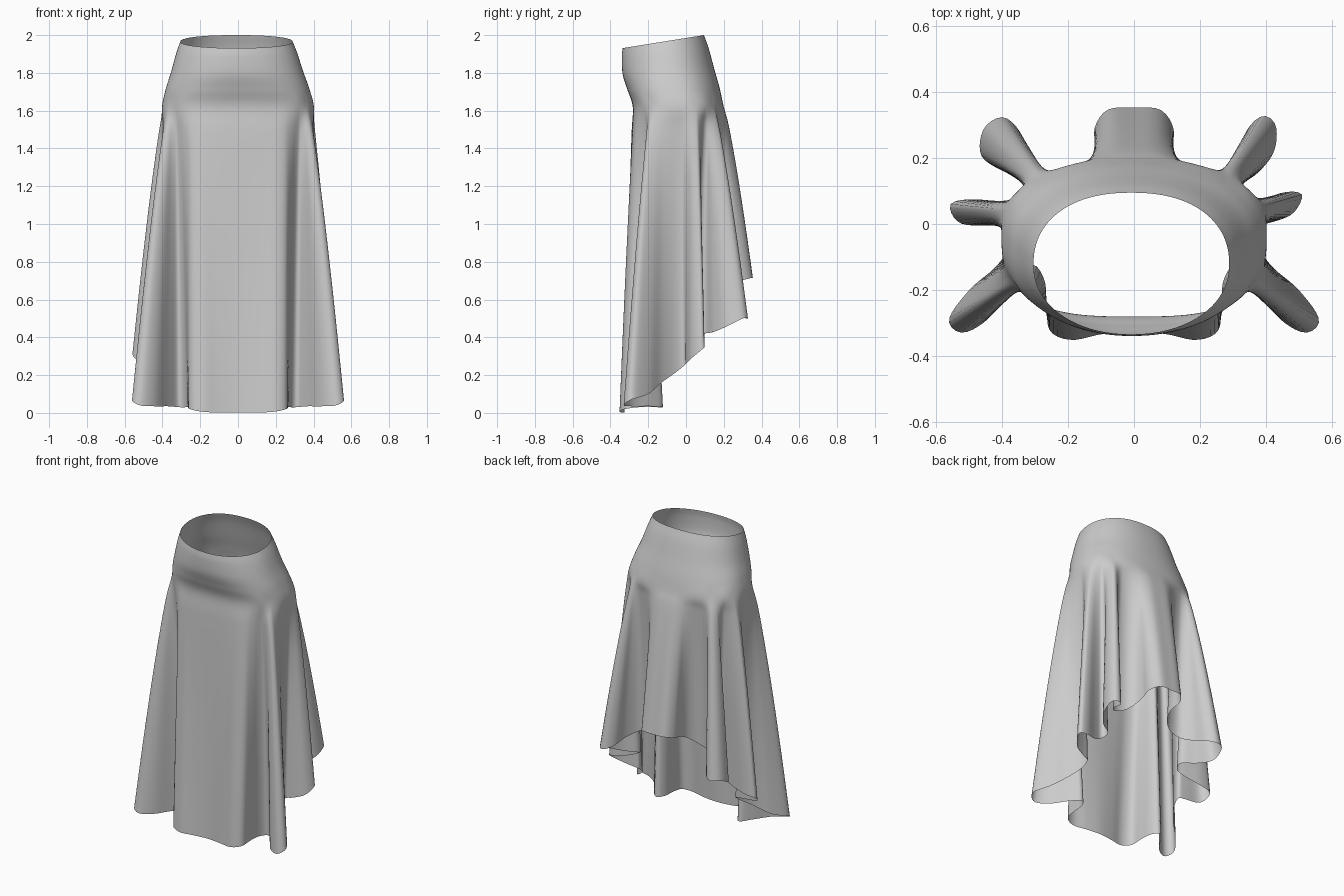
import bpy, bmesh, math
from mathutils import Vector

if "Cube" in bpy.data.objects:
    bpy.data.objects.remove(bpy.data.objects["Cube"])

COLS, ROWS_PER_SPAN = 320, 9

# Hem line of the right half, front centre to back centre (x, y, z)
HEM = [
    (0, -.325, .002), (.10, -.335, .002), (.19, -.352, .006), (.255, -.325, .02),
    (.265, -.25, .03), (.272, -.17, .03), (.31, -.122, .03), (.365, -.18, .035),
    (.44, -.285, .035), (.52, -.33, .04), (.562, -.29, .07), (.50, -.20, .10),
    (.42, -.13, .16), (.37, -.06, .21), (.36, -.01, .25), (.40, .0, .26),
    (.48, .03, .29), (.51, .09, .34), (.45, .095, .35), (.36, .06, .37),
    (.30, .05, .40), (.29, .10, .42), (.37, .15, .43), (.425, .22, .46),
    (.43, .30, .50), (.39, .328, .50), (.34, .28, .52), (.315, .19, .55),
    (.26, .12, .58), (.18, .12, .61), (.13, .16, .65), (.115, .22, .68),
    (.12, .29, .70), (.08, .347, .715), (0, .353, .715)]
# Rings from waist to hip: z at back, half width, front y, back y, tilt along y, squareness
RINGS = [(2.0, .297, -.335, .095, .16, 2.1), (1.93, .320, -.34, .12, .11, 2.15),
         (1.82, .350, -.335, .15, .06, 2.3), (1.72, .380, -.310, .178, .02, 2.6),
         (1.62, .402, -.282, .20, .0, 2.9)]
# Where the left folds differ from the right: centre, move, spread
LEFT_MOVES = [((.50, .06), (-.055, -.035, -.02), .0065),
              ((.44, .25), (-.045, -.02, 0), .005)]


def catmull(a, b, c, d, t):
    return 0.5 * (2 * b + (c - a) * t + (2 * a - 5 * b + 4 * c - d) * t * t
                  + (3 * b - 3 * c + d - a) * t ** 3)


def left_side(p):
    # mirrored point, nudged to match the slightly different left folds
    q = Vector((-p[0], p[1], p[2]))
    for (cx, cy), move, spread in LEFT_MOVES:
        q += Vector(move) * math.exp(-((p[0] - cx) ** 2 + (p[1] - cy) ** 2) / spread)
    return q


def resample(points, n):
    m = len(points)
    dense = [catmull(points[i - 1], points[i], points[(i + 1) % m], points[(i + 2) % m], k / 16)
             for i in range(m) for k in range(16)]
    dense.append(dense[0])
    dist = [0]
    for a, b in zip(dense, dense[1:]):
        dist.append(dist[-1] + (b - a).length)
    out, j = [], 0
    for i in range(n):
        d = dist[-1] * i / n
        while dist[j + 1] < d:
            j += 1
        out.append(dense[j].lerp(dense[j + 1], (d - dist[j]) / (dist[j + 1] - dist[j])))
    return out


def ring_point(ring, a):
    # front corners get squarer towards the hip, back stays round
    z, rx, yf, yb, tilt, square = ring
    cy, ry = (yf + yb) / 2, (yb - yf) / 2
    c, s = math.cos(a), math.sin(a)
    k = 2 / (square + (2.25 - square) * (.5 + .5 * s))
    x = rx * math.copysign(abs(c) ** k, c) - .008 * (z - 1.62) / .38
    y = cy + ry * math.copysign(abs(s) ** k, s)
    return Vector((x, y, z + tilt * (y - yb)))


# Hem loop and the smoothed angle at which each column meets the hip
hem = resample([Vector(p) for p in HEM] + [left_side(p) for p in HEM[-2:0:-1]], COLS)
raw, prev = [], -math.pi / 2
for p in hem:
    a = math.atan2((p.y + .05) / .26, p.x / .40)
    a += 2 * math.pi * round((prev - a) / (2 * math.pi))
    raw.append(a)
    prev = a
SPAN = 30
weights = [math.exp(-(k / 13) ** 2 / 2) for k in range(-SPAN, SPAN + 1)]
angles = []
for i in range(COLS):
    total = sum(w * (raw[(i + k) % COLS] + 2 * math.pi * ((i + k) // COLS))
                for k, w in zip(range(-SPAN, SPAN + 1), weights))
    angles.append(total / sum(weights))

# Skirt cloth: every column runs waist, hip, fold, hem
bm = bmesh.new()
grid = []
for p, a in zip(hem, angles):
    col = [ring_point(r, a) for r in RINGS]
    hip = col[-1]
    for v in (.08, .2, .42, .7, 1):
        q = hip.lerp(p, v ** .8)
        q.z = hip.z + (p.z - hip.z) * v
        col.append(q)
    col = [2 * col[0] - col[1]] + col + [2 * col[-1] - col[-2]]
    line = [catmull(*col[i:i + 4], k / ROWS_PER_SPAN)
            for i in range(len(col) - 3) for k in range(ROWS_PER_SPAN)] + [col[-2]]
    grid.append([bm.verts.new(q) for q in line])
for i in range(COLS):
    a, b = grid[i], grid[(i + 1) % COLS]
    for j in range(len(a) - 1):
        bm.faces.new((a[j + 1], b[j + 1], b[j], a[j]))
for f in bm.faces:
    f.smooth = True
mesh = bpy.data.meshes.new("skirt")
bm.to_mesh(mesh)
bm.free()
skirt = bpy.data.objects.new("skirt", mesh)
bpy.context.collection.objects.link(skirt)
